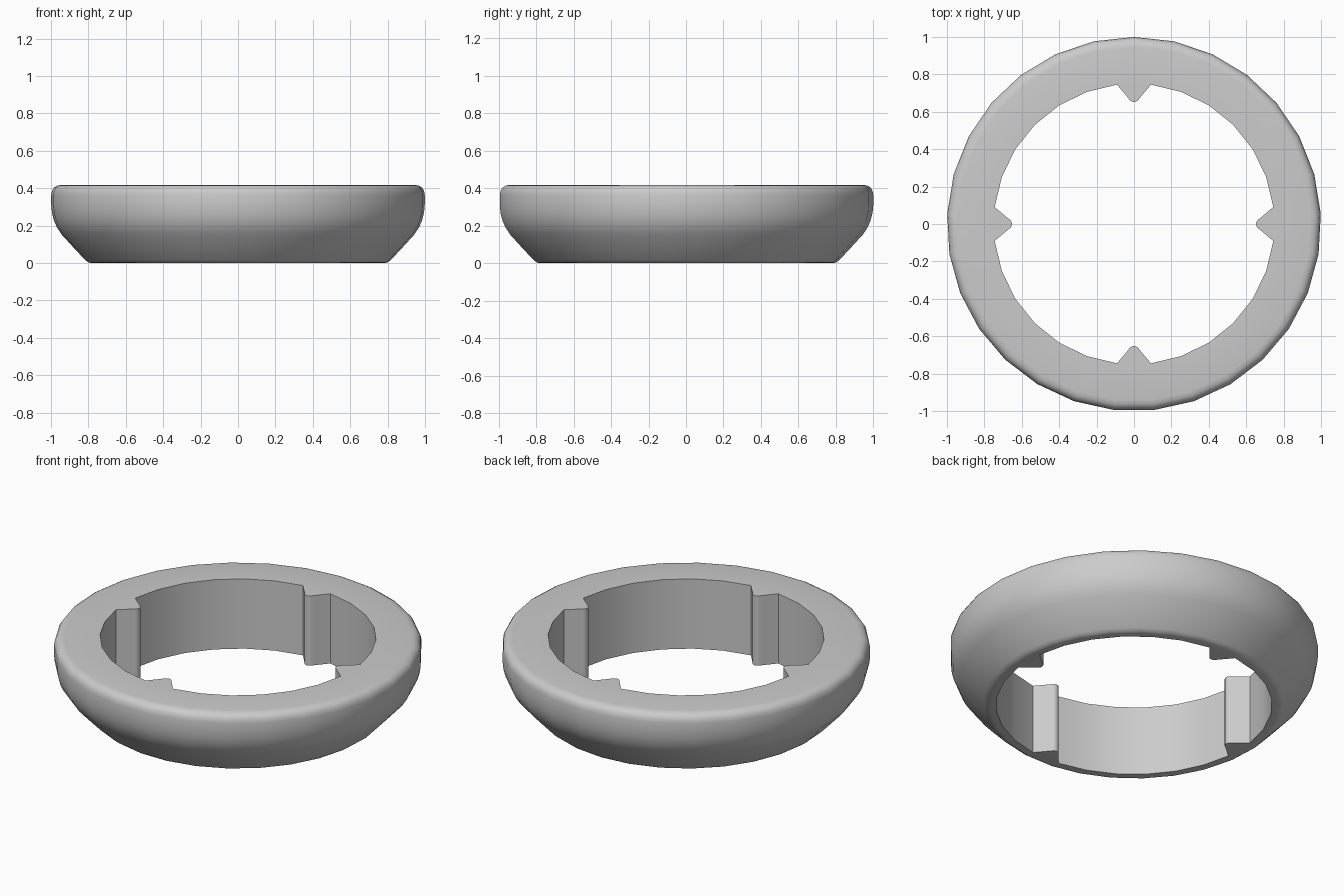
import bpy, bmesh
from math import sin, cos, pi, radians

if "Cube" in bpy.data.objects:
    bpy.data.objects.remove(bpy.data.objects["Cube"])

SIDES = 29
HEIGHT = 0.418
# Outer profile (radius, z), bottom to top
PROFILE = [(0.785, 0.0), (0.802, 0.004), (0.818, 0.016), (0.88, 0.082), (0.944, 0.152),
           (0.968, 0.188), (0.985, 0.225), (0.996, 0.268), (1.0, 0.31), (1.0, 0.365),
           (0.996, 0.386), (0.985, 0.404), (0.968, 0.414), (0.945, HEIGHT)]
# Half of the rounded tooth at the +y side, tip to root is mirrored
TOOTH = [(-0.091, 0.745), (-0.03, 0.673), (-0.021, 0.661), (-0.011, 0.654), (0, 0.652)]


def inner_outline():
    """Toothed bore outline: four teeth joined by six-step arcs."""
    tooth = TOOTH + [(-x, y) for x, y in reversed(TOOTH[:-1])]
    arc = [(0.75 * sin(radians(7 + 76 * i / 6)), 0.75 * cos(radians(7 + 76 * i / 6)))
           for i in range(1, 6)]
    pts = []
    for k in range(4):
        c, s = cos(-k * pi / 2), sin(-k * pi / 2)
        pts += [(c * x - s * y, s * x + c * y) for x, y in tooth + arc]
    return pts


bm = bmesh.new()


def ring(points, z):
    return [bm.verts.new((x, y, z)) for x, y in points]


def skin(low, high):
    n = len(low)
    for i in range(n):
        j = (i + 1) % n
        bm.faces.new((low[i], low[j], high[j], high[i]))


def cap(a, b):
    edges = [bm.edges.get((r[i - 1], r[i])) for r in (a, b) for i in range(len(r))]
    bmesh.ops.triangle_fill(bm, use_beauty=True, use_dissolve=False, edges=edges)


# Rounded outer wall
outer = [ring([(r * sin(2 * pi * i / SIDES), r * cos(2 * pi * i / SIDES))
               for i in range(SIDES)], z) for r, z in PROFILE]
for low, high in zip(outer, outer[1:]):
    skin(low, high)

# Bore with four teeth
bore = inner_outline()
bore_low, bore_high = ring(bore, 0), ring(bore, HEIGHT)
skin(bore_low, bore_high)

# Flat bottom and top faces
cap(outer[0], bore_low)
cap(outer[-1], bore_high)
bmesh.ops.recalc_face_normals(bm, faces=bm.faces[:])

mesh = bpy.data.meshes.new("toothed_ring")
bm.to_mesh(mesh)
bm.free()
obj = bpy.data.objects.new("toothed_ring", mesh)
bpy.context.collection.objects.link(obj)
bpy.context.view_layer.objects.active = obj
obj.select_set(True)
bpy.ops.object.shade_smooth_by_angle(angle=radians(30))
